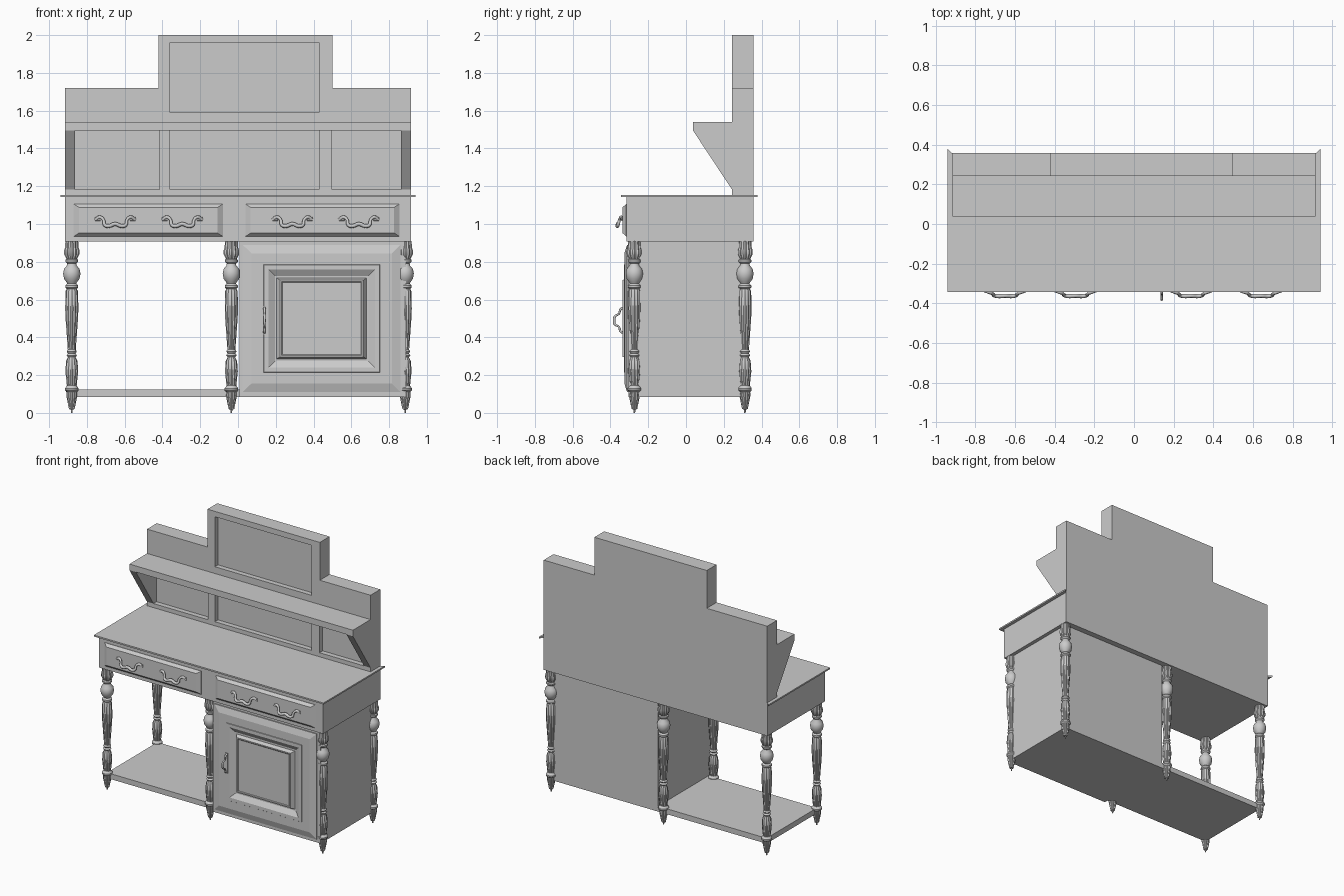
import bpy, bmesh, math

if "Cube" in bpy.data.objects:
    bpy.data.objects.remove(bpy.data.objects["Cube"])


def finish(name, bm, smooth=None):
    bmesh.ops.recalc_face_normals(bm, faces=bm.faces)
    me = bpy.data.meshes.new(name)
    bm.to_mesh(me)
    bm.free()
    ob = bpy.data.objects.new(name, me)
    bpy.context.collection.objects.link(ob)
    if smooth:
        bpy.ops.object.select_all(action='DESELECT')
        ob.select_set(True)
        bpy.context.view_layer.objects.active = ob
        bpy.ops.object.shade_smooth_by_angle(angle=math.radians(smooth))
    return ob


def prism(name, pts, axis, a, b):
    """Extrude a 2D outline along an axis from a to b."""
    place = {'x': lambda p, t: (t, p[0], p[1]),
             'y': lambda p, t: (p[0], t, p[1]),
             'z': lambda p, t: (p[0], p[1], t)}[axis]
    bm = bmesh.new()
    face = bm.faces.new([bm.verts.new(place(p, a)) for p in pts])
    ext = bmesh.ops.extrude_face_region(bm, geom=[face], use_keep_orig=True)
    d = [i - j for i, j in zip(place((0, 0), b), place((0, 0), a))]
    bmesh.ops.translate(bm, vec=d, verts=[v for v in ext['geom'] if isinstance(v, bmesh.types.BMVert)])
    return finish(name, bm)


def box(name, x0, x1, y0, y1, z0, z1):
    return prism(name, [(x0, z0), (x1, z0), (x1, z1), (x0, z1)], 'y', y0, y1)


def ring_panel(name, cx, cz, rings):
    """Concentric rectangles (half width, half height, y) bridged into a moulded panel."""
    bm = bmesh.new()
    prev = None
    for hx, hz, y in rings:
        ring = [bm.verts.new((cx + sx * hx, y, cz + sz * hz))
                for sx, sz in ((-1, -1), (1, -1), (1, 1), (-1, 1))]
        if prev:
            for i in range(4):
                j = (i + 1) % 4
                bm.faces.new((prev[i], prev[j], ring[j], ring[i]))
        else:
            bm.faces.new(ring[::-1])
        prev = ring
    bm.faces.new(prev)
    return finish(name, bm)


def turned_leg(name, x, y):
    """Lathe profile (radius, z, fluted)."""
    prof = [(.034, .91, 1), (.036, .875, 1), (.041, .86, 1), (.041, .84, 1), (.028, .815, 1),
            (.034, .81, 0), (.034, .80, 0), (.024, .79, 0), (.026, .78, 0), (.041, .762, 0),
            (.046, .737, 0), (.041, .71, 0), (.028, .692, 0), (.024, .685, 0), (.034, .675, 0),
            (.034, .663, 0), (.026, .656, 0), (.033, .645, 1), (.035, .55, 1), (.033, .50, 1),
            (.021, .335, 1), (.027, .325, 0), (.020, .315, 0), (.028, .305, 0), (.020, .295, 0),
            (.030, .275, 1), (.034, .22, 1), (.026, .145, 1), (.030, .138, 0), (.036, .13, 0),
            (.036, .12, 0), (.028, .11, 1), (.029, .09, 1), (.015, .02, 1), (.005, .018, 0), (.004, 0, 0)]
    n = 24
    bm = bmesh.new()
    prev = None
    for r, z, fl in prof:
        ring = []
        for i in range(n):
            rr = r * (.87 if fl and i % 2 else 1)
            t = 2 * math.pi * i / n
            ring.append(bm.verts.new((x + rr * math.cos(t), y + rr * math.sin(t), z)))
        if prev:
            for i in range(n):
                j = (i + 1) % n
                bm.faces.new((prev[i], prev[j], ring[j], ring[i]))
        else:
            bm.faces.new(ring)
        prev = ring
    bm.faces.new(prev)
    return finish(name, bm, 35)


def tube(name, pts, r):
    """Smooth pull from path points (x, y, z, thickness)."""
    cu = bpy.data.curves.new(name, 'CURVE')
    cu.dimensions = '3D'
    cu.bevel_depth = r
    cu.bevel_resolution = 2
    cu.resolution_u = 4
    cu.use_fill_caps = True
    sp = cu.splines.new('BEZIER')
    sp.bezier_points.add(len(pts) - 1)
    for bp, p in zip(sp.bezier_points, pts):
        bp.co = p[:3]
        bp.radius = p[3]
        bp.handle_left_type = bp.handle_right_type = 'AUTO'
    ob = bpy.data.objects.new(name, cu)
    bpy.context.collection.objects.link(ob)
    bpy.ops.object.select_all(action='DESELECT')
    ob.select_set(True)
    bpy.context.view_layer.objects.active = ob
    bpy.ops.object.convert(target='MESH')
    bpy.ops.object.shade_smooth_by_angle(angle=math.radians(50))


# Stepped back board with four recessed panels
back = prism('back_board', [(-.915, 1.145), (.915, 1.145), (.915, 1.72), (.5, 1.72), (.5, 2),
                            (-.42, 2), (-.42, 1.72), (-.915, 1.72)], 'y', .243, .357)
for x0, x1, z0, z1 in ((-.862, -.415, 1.183, 1.495), (-.36, .43, 1.183, 1.495),
                       (.497, .862, 1.183, 1.495), (-.36, .43, 1.59, 1.96)):
    cut = box('recess_cutter', x0, x1, .1, .28, z0, z1)
    cut.hide_render = True
    mod = back.modifiers.new('recess', 'BOOLEAN')
    mod.object = cut
    mod.operation = 'DIFFERENCE'
    mod.solver = 'EXACT'
    bpy.context.view_layer.objects.active = back
    bpy.ops.object.modifier_apply(modifier=mod.name)
    bpy.data.objects.remove(cut)

# Display shelf and its side brackets
box('display_shelf', -.915, .915, .037, .243, 1.495, 1.54)
for s, side in ((-1, 'left'), (1, 'right')):
    prism(side + '_bracket', [(.243, 1.183), (.243, 1.495), (.037, 1.495)], 'x', s * .915, s * .862)

# Counter top with mitred back corners, and drawer case
prism('counter_top', [(-.94, -.343), (.94, -.343), (.94, .378), (.917, .357), (-.917, .357),
                      (-.94, .378)], 'z', 1.142, 1.153)
box('drawer_case', -.917, .917, -.315, .357, .908, 1.143)

# Drawer fronts and their pulls
for cx, hx in ((-.475, .395), (.447, .408)):
    ring_panel('drawer_front', cx, 1.02, [(hx, .086, -.31), (hx, .086, -.317), (hx - .028, .068, -.336)])
half = [(-.105, -.335, 1.022, .9), (-.082, -.343, 1.036, 1), (-.062, -.352, 1.022, .8),
        (-.056, -.360, .995, 1), (-.035, -.364, .989, 1.1)]
pull = half + [(0, -.362, 1.0, 1.1)] + [(-x, y, z, r) for x, y, z, r in reversed(half)]
for cx in (-.65, -.295, .288, .64):
    tube('drawer_pull', [(cx + x, y, z, r) for x, y, z, r in pull], .0095)
    for s in (-1, 1):
        ring_panel('pull_plate', cx + s * .092, 1.027, [(.016, .012, -.33), (.013, .009, -.343)])

# Cupboard, moulded door and its handle
box('cupboard', .008, .89, -.305, .315, .085, .91)
ring_panel('cupboard_door', .443, .5, [
    (.418, .39, -.30), (.418, .39, -.312), (.372, .345, -.326), (.308, .286, -.326),
    (.306, .284, -.329), (.282, .26, -.329), (.247, .226, -.308), (.238, .214, -.308),
    (.22, .203, -.335), (.212, .195, -.335), (.208, .19, -.331)])
tube('door_handle', [(.14, -.32, .425, 1.2), (.14, -.345, .43, 1), (.14, -.355, .455, .8),
                     (.14, -.377, .47, 1), (.14, -.38, .49, 1.1), (.14, -.377, .51, 1),
                     (.14, -.355, .525, .8), (.14, -.345, .55, 1), (.14, -.32, .555, 1.2)], .0065)
box('door_handle_plate', .132, .148, -.333, -.32, .415, .565)

# Low open shelf
box('low_shelf', -.88, .01, -.275, .315, .085, .125)

# Six turned legs
for x, side in ((-.88, 'left'), (-.035, 'middle'), (.885, 'right')):
    for y, end in ((-.273, 'front'), (.312, 'back')):
        turned_leg(f'{end}_{side}_leg', x, y)
